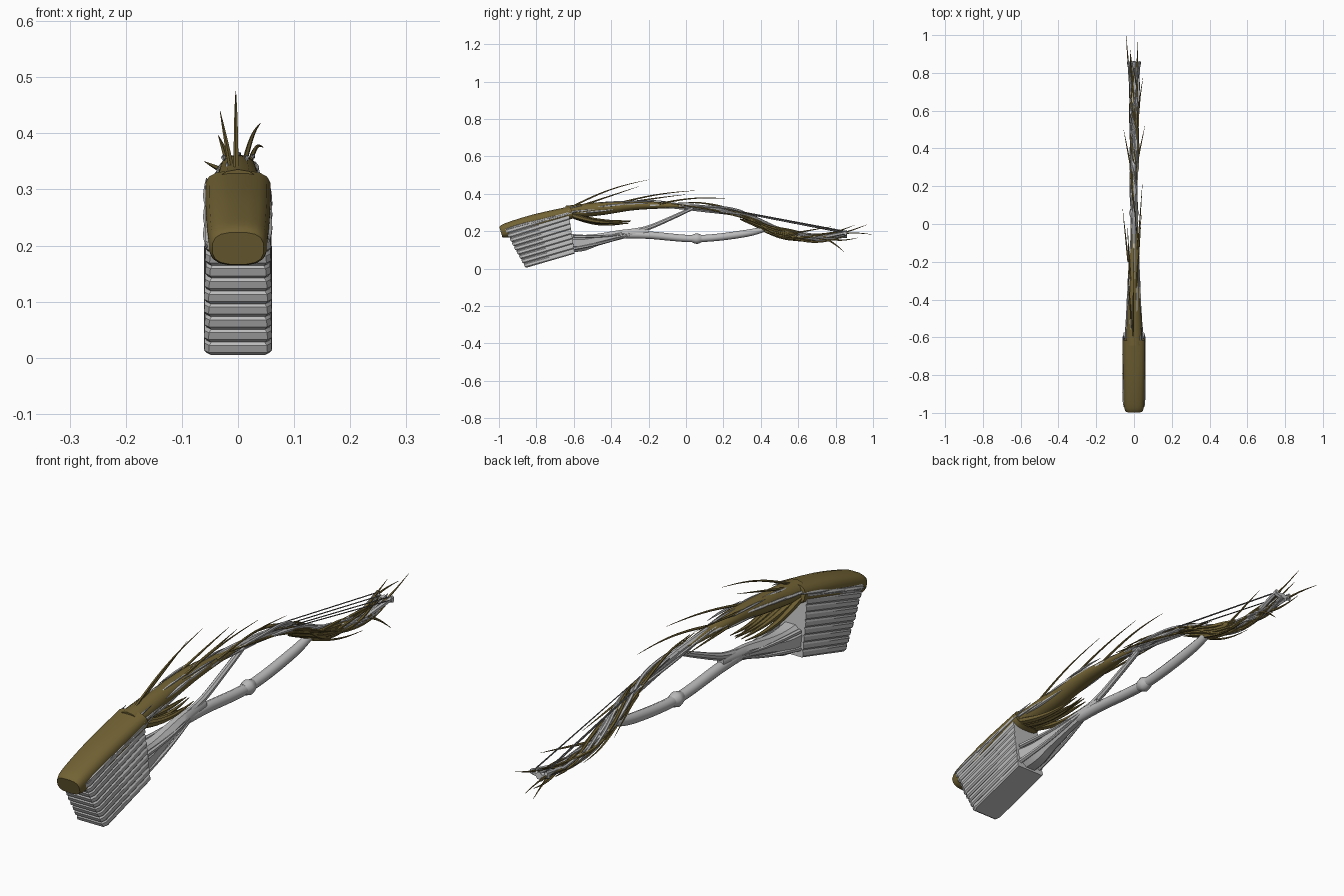
import bpy, bmesh, math, random
from mathutils import Vector

if "Cube" in bpy.data.objects:
    bpy.data.objects.remove(bpy.data.objects["Cube"])
random.seed(4)

def material(name, c):
    m = bpy.data.materials.new(name)
    m.diffuse_color = (*c, 1)
    m.use_nodes = True
    m.node_tree.nodes["Principled BSDF"].inputs["Base Color"].default_value = m.diffuse_color
    return m

GREY = material("weathered grey", (0.5, 0.5, 0.5))
OLIVE = material("dry olive", (0.17, 0.125, 0.035))
DARK = material("dark grey cord", (0.2, 0.2, 0.2))

def spline(pts, t):
    # Catmull-Rom through tuples of any length, t in 0..1
    n = len(pts) - 1
    i = min(int(t * n), n - 1)
    f = t * n - i
    p = [pts[max(0, min(n, i + k))] for k in (-1, 0, 1, 2)]
    return [0.5 * (2*b + (c - a)*f + (2*a - 5*b + 4*c - d)*f*f + (3*b - a - 3*c + d)*f**3)
            for a, b, c, d in zip(*p)]

def finish(name, bm, mat, angle=40):
    bmesh.ops.recalc_face_normals(bm, faces=bm.faces)
    me = bpy.data.meshes.new(name)
    bm.to_mesh(me)
    bm.free()
    me.materials.append(mat)
    o = bpy.data.objects.new(name, me)
    bpy.context.collection.objects.link(o)
    bpy.context.view_layer.objects.active = o
    o.select_set(True)
    bpy.ops.object.shade_smooth_by_angle(angle=math.radians(angle))
    o.select_set(False)

def skin(bm, rings):
    n = len(rings[0])
    for r, s in zip(rings, rings[1:]):
        for j in range(n):
            bm.faces.new((r[j], r[(j+1) % n], s[(j+1) % n], s[j]))
    bm.faces.new(rings[0])
    bm.faces.new(rings[-1])

def tubes(name, mat, paths, steps=16, sides=6, power=1.0):
    # each path point: (x, y, z, half width, half height)
    bm = bmesh.new()
    for pts in paths:
        s = [spline(pts, k / steps) for k in range(steps + 1)]
        rings = []
        for k, q in enumerate(s):
            d = (Vector(s[min(steps, k+1)][:3]) - Vector(s[max(0, k-1)][:3])).normalized()
            side = d.cross(Vector((0, 0, 1))).normalized()
            up = side.cross(d)
            ring = []
            for j in range(sides):
                an = 2 * math.pi * (j + 0.5) / sides
                c, e = [math.copysign(abs(v)**power, v) for v in (math.cos(an), math.sin(an))]
                ring.append(bm.verts.new(Vector(q[:3]) + side*c*max(q[3], .0004) + up*e*max(q[4], .0004)))
            rings.append(ring)
        skin(bm, rings)
    finish(name, bm, mat)

def spine(pts):
    # centred path from (y, z, half width, half height)
    return [[(0, *p) for p in pts]]

def wisp(a, b, sag, r):
    # tapering fibre from a to b, bowed by sag in z
    p = []
    for i in range(6):
        f = i / 5
        v = Vector(a).lerp(Vector(b), f)
        w = r * (1 - .9*f**1.5)
        p.append((v.x, v.y, v.z + sag*math.sin(math.pi*f), w, w))
    return p

# Layered block: stacked slabs between a sloping bottom and top
bm = bmesh.new()
N = 9
for k in range(N):
    inset = random.uniform(0, 0.003)
    rings = []
    for t, g in ((k/N, .004), ((k+.2)/N, 0), ((k+.75)/N, .001), ((k+1.02)/N, .005)):
        w = 0.061 - g - inset
        y0, z0 = -.86 - .115*t + g*1.5 + inset, .005 + .205*t
        y1, z1 = -.595 - .035*t, .08 + .235*t
        half = [(w-.008, y0, z0), (w, y0+.015, z0+.004), (w, y1, z1)]
        rings.append([bm.verts.new(v) for v in half + [(-x, y, z) for x, y, z in reversed(half)]])
    skin(bm, rings)
finish("layered_block", bm, GREY, 25)

# Olive bark cover and its tapering body
tubes("bark_cover", OLIVE, spine([(-.99, .195, .046, .03), (-.95, .207, .054, .04), (-.8, .252, .058, .041),
                                  (-.61, .301, .059, .034)]), 20, 16, .7)
tubes("bark_body", OLIVE, spine([(-.64, .30, .046, .036), (-.45, .321, .038, .035), (-.26, .338, .032, .024),
                                 (0, .335, .014, .01)]), 24, 14)

# Grey splinters along the bark
TOP = [(.226,), (.283,), (.334,), (.357,), (.364,), (.353,)]
bits = []
for i in range(10):
    ya = -.94 + .07*i + random.uniform(-.03, .03)
    x = (-.018, .02, -.034, .036, .002)[i % 5]
    p = []
    for j in range(5):
        y = ya + .05*j
        w = .0045 * math.sin(math.pi*(j+.15)/4.3)
        p.append((x*(1 if y < -.5 else .75), y, spline(TOP, y + 1)[0] - 2.5*x*x - .001, w, w))
    bits.append(p)
for s in (-1, 1):
    for i in range(8):
        ya = -.97 + .1*i
        h = random.uniform(-.015, .012)
        p = []
        for j in range(4):
            y = ya + .065*j
            w = (.001, .006, .005, .001)[j]
            if i < 3:
                p.append((s*.056, y, .2 + (y+.99)*.285 + h, w, w))
            else:
                p.append((s*(.04 - .05*(y+.55)), y, .312 + .1*(y+.55) - .08*max(0, y+.3) + h, w, w))
        bits.append(p)
tubes("bark_splinters", GREY, bits, 10, 5)

# Grey branch: flared socket, fork and lower bow with a knot
tubes("branch_socket", GREY, spine([(-.61, .137, .054, .053), (-.55, .138, .045, .047), (-.47, .155, .033, .034),
                                    (-.33, .185, .022, .026), (-.2, .198, .014, .018)]), 18, 8)
tubes("lower_bow", GREY, spine([(-.36, .182, .018, .02), (-.2, .179, .019, .02), (.06, .16, .019, .019),
                                (.32, .188, .018, .019), (.46, .225, .012, .012)]), 28, 10)
tubes("upper_fork", GREY, spine([(-.36, .19, .013, .016), (-.22, .213, .012, .014), (-.08, .27, .011, .012),
                                 (.06, .335, .01, .01)]), 18, 8)
tubes("bow_knot", GREY, spine([(.03, .161, .018, .019), (.058, .16, .027, .028), (.085, .161, .018, .019)]), 8, 10)
tubes("socket_ribs", GREY, [wisp((s*.044, -.6, .137+h), (s*.012, -.25, .195), -.008, .009)
                            for s in (-1, 1) for h in (-.03, .035)], 12, 6)

# Twisted neck: core and winding strands around its centre line
LINE = [(-.3, .336), (-.1, .342), (.1, .326), (.26, .298), (.36, .262),
        (.46, .212), (.56, .182), (.66, .167), (.76, .168), (.86, .184)]
def wind(t0, t1, ph, turns, R, r):
    p = []
    for i in range(13):
        t = t0 + (t1 - t0)*i/12
        y, z = spline(LINE, t)
        a = ph + turns*2*math.pi*t
        q = R * (.75 + .25*math.sin(9*t + ph))
        w = r * (.2 + .8*max(0, math.sin(math.pi*i/12))**.5)
        p.append((q*math.cos(a), y, z + q*math.sin(a), w, w))
    return p
tubes("neck_core", GREY, [[(0, y, z, .012, .013) for y, z in LINE]], 40, 8)
tubes("grey_strands", GREY, [wind(random.uniform(0, .25), random.uniform(.75, 1), i*.9, random.choice((1.2, 1.6, -1.2)), .02, .0065)
                             for i in range(7)] + [wind(.6, 1, i*2.1, .5, .023, .006) for i in range(3)], 48, 6)
tubes("olive_strands", OLIVE, [wind(random.uniform(.1, .45), random.uniform(.8, .98), i*.8 + .3, random.choice((.9, 1.4, -1)), .023, .0065)
                               for i in range(8)] + [wind(.36, .72, 3.6 + i*.5, .3, .028, .007) for i in range(5)], 48, 6)

# Splayed tip with nock
tubes("tip_prongs", GREY, [[(s*.012, .72, .166, .008, .01), (s*.03, .86, .185 + h, .007, .009)]
                           for s, h in ((-1, .012), (1, .008), (-.3, -.012))], 8, 6)
tubes("tip_nock", GREY, [[(x, .852, .183 + abs(x)*.2, .008, .011) for x in (-.035, 0, .035)]], 8, 6)

# Straight cords above the tip
tubes("cords", DARK, [[(x, .12 + .06*i, .338 - .014*i, .002, .002), (x*1.6, .855, .2 - .004*i, .002, .002)]
                      for i, x in enumerate((-.016, .014, -.008, .02))], 4, 5)

# Hanging olive tuft under the bark
tuft = []
for i in range(6):
    x = -.035 + .014*i
    e = random.uniform(-.008, .018)
    tuft.append(wisp((x, -.62, .288), (x*.8, -.31 + e, .24 + e), -.022 + random.uniform(-.004, .01), .014))
tubes("hanging_tuft", OLIVE, tuft, 16, 6)

# Wispy fibres along the arch
rows = [
    (-.003, -.62, .325, -.004, -.2, .475, .02), (-.012, -.55, .34, -.032, -.25, .44, 0),
    (.012, -.36, .35, .04, .06, .418, .012), (-.02, -.3, .355, -.035, 0, .396, .002),
    (.02, -.15, .345, .045, .22, .375, .015), (-.03, -.2, .335, -.06, .08, .35, 0),
    (.012, .3, .28, .058, .52, .205, 0), (-.012, .28, .29, -.055, .5, .2, 0),
    (.01, .42, .2, .035, .68, .142, -.014), (-.008, .4, .21, -.02, .63, .148, -.018),
    (.015, .55, .185, .048, .78, .225, 0)]
tubes("wispy_fibres", OLIVE, [wisp(r[:3], r[3:6], r[6], .005) for r in rows], 16, 5)

# Fibres splaying from the tip
ends = [(-.02, -.042, 1.0, .182, .015), (.018, .018, .97, .236, -.008), (0, -.02, .92, .165, -.014),
        (.012, .03, .85, .085, .008), (-.012, -.02, .9, .232, 0)]
tubes("tip_fibres", OLIVE, [wisp((x, .73, .168), (u, y, z), s, .006) for x, u, y, z, s in ends], 16, 5)
